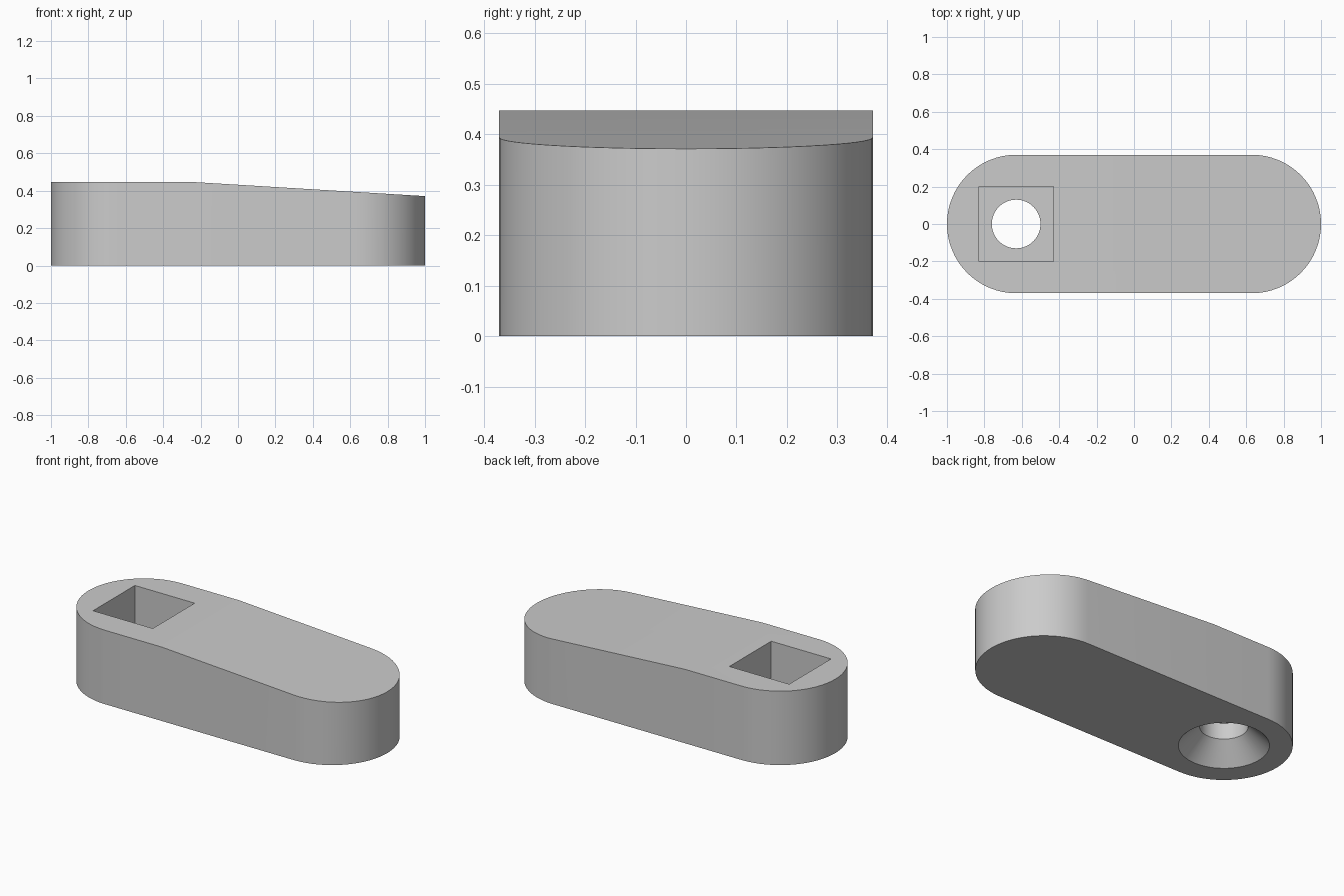
import bpy, bmesh, math
from mathutils import Matrix

cube = bpy.data.objects.get("Cube")
if cube:
    bpy.data.objects.remove(cube, do_unlink=True)

R = 0.37            # end radius
CX = 0.63           # distance of the end centres from the middle
HIGH, LOW = 0.447, 0.371
BEND = -0.25        # where the top starts to slope
HOLE_X = -CX
FLOOR = 0.212       # pocket floor height

grey = bpy.data.materials.new("light grey")
grey.use_nodes = True
grey.diffuse_color = (0.6, 0.6, 0.6, 1)
grey.node_tree.nodes["Principled BSDF"].inputs["Base Color"].default_value = (0.6, 0.6, 0.6, 1)


def make_object(name, bm):
    bmesh.ops.recalc_face_normals(bm, faces=bm.faces)
    mesh = bpy.data.meshes.new(name)
    bm.to_mesh(mesh)
    bm.free()
    mesh.materials.append(grey)
    obj = bpy.data.objects.new(name, mesh)
    bpy.context.collection.objects.link(obj)
    return obj


def cut(target, cutter):
    cutter.hide_render = True
    mod = target.modifiers.new("cut", 'BOOLEAN')
    mod.operation = 'DIFFERENCE'
    mod.solver = 'EXACT'
    mod.object = cutter
    bpy.context.view_layer.objects.active = target
    bpy.ops.object.modifier_apply(modifier=mod.name)
    bpy.data.objects.remove(cutter, do_unlink=True)


# Lever body: rounded slot outline, extruded upwards
bm = bmesh.new()
STEPS = 32
outline = []
for side, start in ((1, -math.pi / 2), (-1, math.pi / 2)):
    for i in range(STEPS + 1):
        a = start + math.pi * i / STEPS
        outline.append(bm.verts.new((side * CX + R * math.cos(a), R * math.sin(a), 0)))
base = bm.faces.new(outline)
top = bmesh.ops.extrude_face_region(bm, geom=[base])["geom"]
bmesh.ops.translate(bm, vec=(0, 0, HIGH),
                    verts=[g for g in top if isinstance(g, bmesh.types.BMVert)])

# Slice off the sloping part of the top and close it
slope = bmesh.ops.bisect_plane(
    bm, geom=bm.verts[:] + bm.edges[:] + bm.faces[:],
    plane_co=(BEND, 0, HIGH), plane_no=(HIGH - LOW, 0, 1 - BEND), clear_outer=True)
rim = [g for g in slope["geom_cut"] if isinstance(g, bmesh.types.BMEdge)]
bmesh.ops.holes_fill(bm, edges=[e for e in rim if e.is_boundary], sides=0)
body = make_object("lever_body", bm)

# Square pocket in the top
bm = bmesh.new()
bmesh.ops.create_cube(bm, size=1, matrix=Matrix.Translation((HOLE_X, 0, FLOOR + 0.25))
                      @ Matrix.Diagonal((0.4, 0.4, 0.5, 1)))
cut(body, make_object("pocket_cutter", bm))

# Countersunk round hole through the bottom, as a turned profile
bm = bmesh.new()
profile = [(0, -0.05), (0.295, -0.05), (0.13, 0.115), (0.13, 0.35), (0, 0.35)]
verts = [bm.verts.new((HOLE_X + r, 0, z)) for r, z in profile]
edges = [bm.edges.new(pair) for pair in zip(verts, verts[1:])]
bmesh.ops.spin(bm, geom=verts + edges, cent=(HOLE_X, 0, 0), axis=(0, 0, 1),
               angle=2 * math.pi, steps=64)
bmesh.ops.remove_doubles(bm, verts=bm.verts, dist=0.0001)
cut(body, make_object("hole_cutter", bm))

# Smooth the round walls, keep the rims sharp
bpy.ops.object.select_all(action='DESELECT')
body.select_set(True)
bpy.context.view_layer.objects.active = body
bpy.ops.object.shade_smooth_by_angle(angle=math.radians(30))
